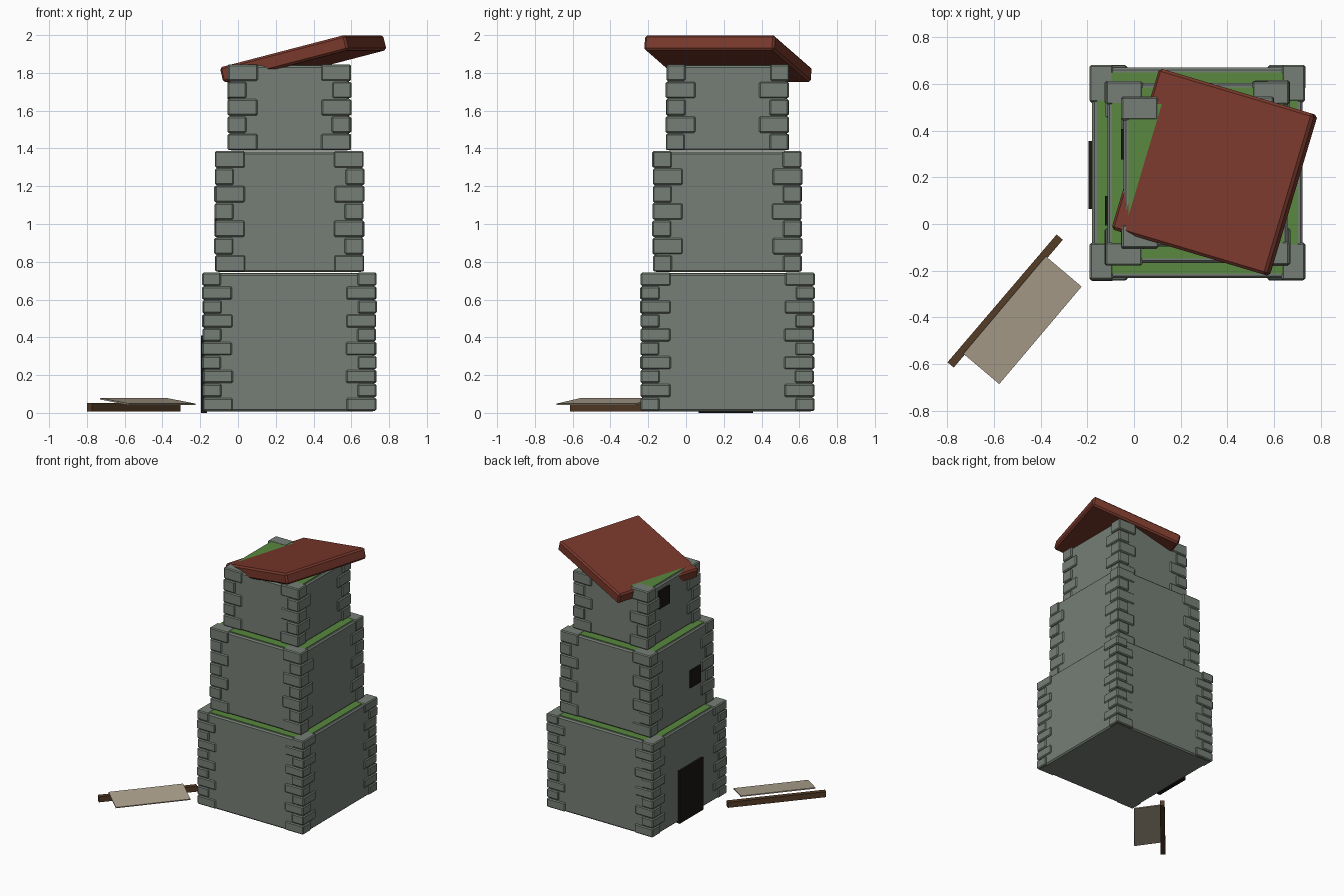
import bpy, bmesh, math, random
from mathutils import Matrix, Vector

if "Cube" in bpy.data.objects:
    bpy.data.objects.remove(bpy.data.objects["Cube"])

random.seed(4)
CX, CY = 0.272, 0.219


def material(name, rgb):
    m = bpy.data.materials.new(name)
    m.diffuse_color = (*rgb, 1)
    m.use_nodes = True
    m.node_tree.nodes["Principled BSDF"].inputs["Base Color"].default_value = m.diffuse_color
    return m


STONE = material("stone", (0.18, 0.21, 0.18))
GRASS = material("moss", (0.10, 0.25, 0.05))
RED = material("roof_red", (0.19, 0.04, 0.025))
DARK = material("opening_dark", (0.01, 0.008, 0.007))
WOOD = material("wood", (0.09, 0.045, 0.02))
CLOTH = material("cloth", (0.42, 0.36, 0.27))


def boxes(name, items, mat, rot=(0, 0, 0), loc=(0, 0, 0), bevel=0):
    """One object made of (centre, size) boxes."""
    bm = bmesh.new()
    for c, s in items:
        bmesh.ops.create_cube(bm, size=1, matrix=Matrix.Translation(Vector(c)) @ Matrix.Diagonal((*s, 1)))
    me = bpy.data.meshes.new(name)
    bm.to_mesh(me)
    bm.free()
    me.materials.append(mat)
    ob = bpy.data.objects.new(name, me)
    bpy.context.collection.objects.link(ob)
    ob.location = loc
    ob.rotation_euler = [math.radians(a) for a in rot]
    if bevel:
        b = ob.modifiers.new("bevel", "BEVEL")
        b.width = bevel
        b.segments = 1
    return ob


def tier(name, half, z0, z1, rows):
    wall = half - 0.012
    # wall body
    boxes(name + "_walls", [((CX, CY, (z0 + z1) / 2 - 0.004), (2 * wall, 2 * wall, z1 - z0 - 0.008))],
          STONE, bevel=0.01)
    # mossy floor on top
    g = 2 * (wall - 0.02)
    boxes(name + "_moss_top", [((CX, CY, z1 - 0.01), (g, g, 0.012))], GRASS)
    # alternating corner stones
    h = (z1 - z0) / rows
    stones = []
    for sx in (-1, 1):
        for sy in (-1, 1):
            for i in range(rows):
                lx, ly = (0.158, 0.1) if i % 2 == 0 else (0.1, 0.158)
                j = random.uniform(-0.006, 0)
                k = random.uniform(-0.006, 0)
                stones.append(((CX + sx * (half + j - lx / 2), CY + sy * (half + k - ly / 2), z0 + h * (i + 0.5)),
                               (lx, ly, h - 0.005)))
    boxes(name + "_corner_stones", stones, STONE, bevel=0.007)


tier("lower_tier", 0.463, 0.008, 0.745, 10)
tier("middle_tier", 0.398, 0.745, 1.388, 7)
tier("upper_tier", 0.328, 1.388, 1.847, 5)

# door and windows on the left side
boxes("door", [((-0.18, 0.21, 0.205), (0.03, 0.29, 0.41))], DARK)
boxes("middle_window", [((-0.113, 0.057, 1.02), (0.024, 0.125, 0.135))], DARK)
boxes("upper_window", [((-0.044, 0.342, 1.73), (0.024, 0.13, 0.14))], DARK)

# tilted slab roof
boxes("roof", [((0, 0, 0), (0.715, 0.72, 0.083))], RED, (0, -14, -16.6), (0.345, 0.222, 1.875), bevel=0.012)

# fallen banner beside the tower
boxes("banner_pole", [((0, 0, 0), (0.72, 0.035, 0.043))], WOOD, (0, 0, 49.5), (-0.552, -0.33, 0.03))
boxes("banner_cloth", [((0, 0, 0), (0.547, 0.203, 0.008))], CLOTH, (8.5, 0, 49.8), (-0.478, -0.412, 0.06))
